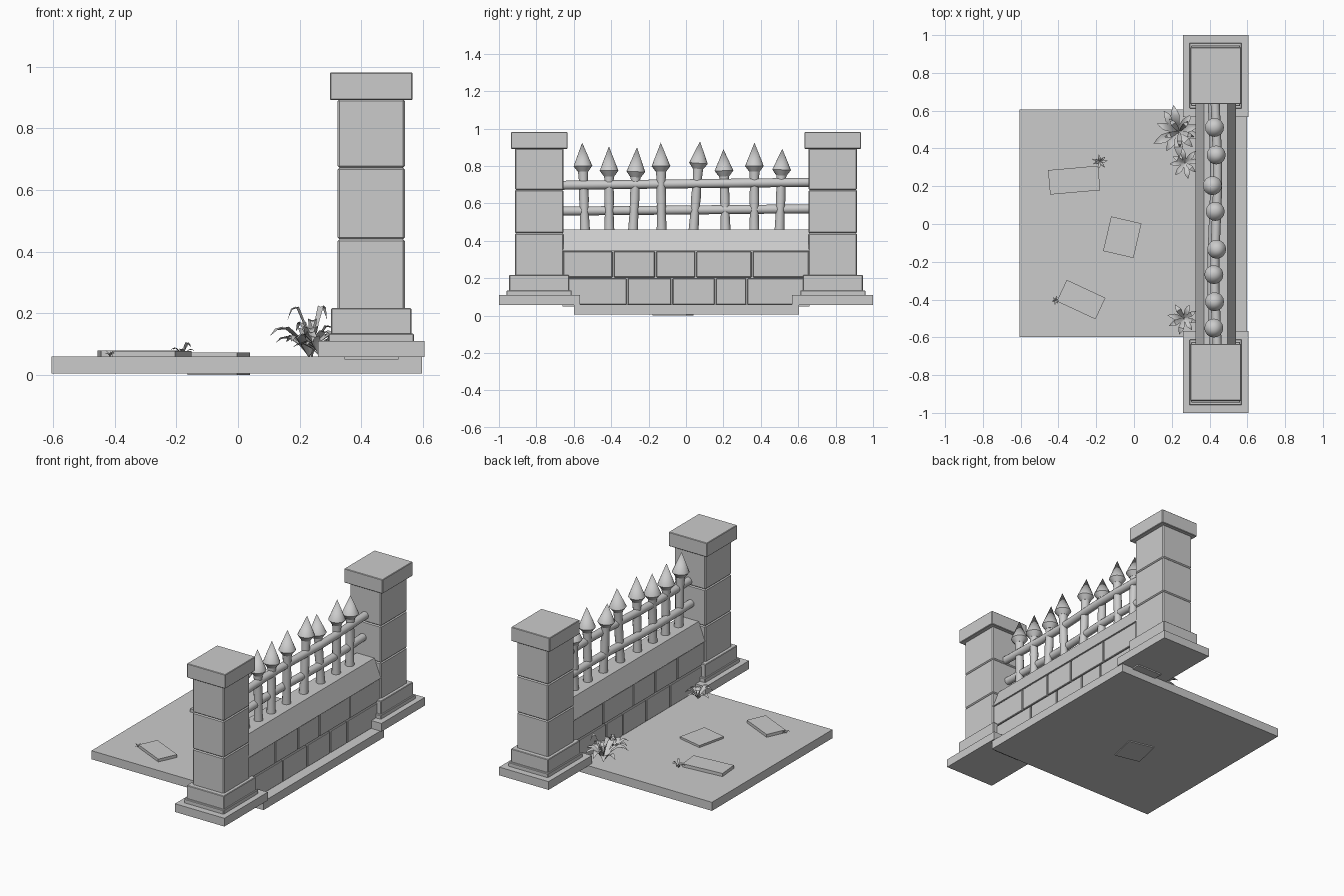
import bpy, bmesh, math, random
from mathutils import Vector, Matrix

random.seed(4)
cube = bpy.data.objects.get("Cube")
if cube:
    bpy.data.objects.remove(cube, do_unlink=True)

stone = bpy.data.materials.new("plain grey")
stone.use_nodes = True
GREY = (0.6, 0.6, 0.6, 1)
stone.diffuse_color = GREY
stone.node_tree.nodes["Principled BSDF"].inputs["Base Color"].default_value = GREY


def finish(name, bm, smooth=False):
    mesh = bpy.data.meshes.new(name)
    bm.to_mesh(mesh)
    bm.free()
    mesh.materials.append(stone)
    obj = bpy.data.objects.new(name, mesh)
    bpy.context.collection.objects.link(obj)
    if smooth:
        bpy.ops.object.select_all(action='DESELECT')
        obj.select_set(True)
        bpy.context.view_layer.objects.active = obj
        bpy.ops.object.shade_smooth_by_angle(angle=math.radians(40))
    return obj


def box(name, x, y, z, bevel=0.0, turn=0.0):
    """Box from (min, max) ranges, turned about its own centre."""
    bm = bmesh.new()
    bmesh.ops.create_cube(bm, size=1)
    size = [r[1] - r[0] for r in (x, y, z)]
    centre = [(r[0] + r[1]) / 2 for r in (x, y, z)]
    bm.transform(Matrix.Translation(centre) @ Matrix.Rotation(turn, 4, 'Z') @ Matrix.Diagonal((*size, 1)))
    if bevel:
        bmesh.ops.bevel(bm, geom=bm.edges[:], offset=bevel, segments=1, affect='EDGES')
    return finish(name, bm)


def lathe(name, rings, sides=16, smooth=True):
    """Round shape through (centre, radius) rings lying across z or y."""
    bm = bmesh.new()
    axis = (rings[-1][0] - rings[0][0]).normalized()
    u = Vector((1, 0, 0))
    v = axis.cross(u).normalized()
    loops = []
    for c, r in rings:
        loops.append([bm.verts.new(c + r * (math.cos(a) * u + math.sin(a) * v))
                      for a in (2 * math.pi * i / sides for i in range(sides))])
    for a, b in zip(loops, loops[1:]):
        for i in range(sides):
            j = (i + 1) % sides
            bm.faces.new((a[i], a[j], b[j], b[i]))
    bm.faces.new(loops[0][::-1])
    bm.faces.new(loops[-1])
    bmesh.ops.remove_doubles(bm, verts=bm.verts[:], dist=1e-5)
    bmesh.ops.recalc_face_normals(bm, faces=bm.faces[:])
    return finish(name, bm, smooth)


# Ground slab and loose paving stones
box("ground_slab", (-0.605, 0.597), (-0.598, 0.605), (0.006, 0.06))
for i, (cx, cy, w, d, lo, hi, turn) in enumerate([
        (-0.317, 0.232, 0.266, 0.13, 0.05, 0.08, 5),
        (-0.062, -0.07, 0.165, 0.188, 0.0, 0.073, -13),
        (-0.28, -0.4, 0.226, 0.125, 0.05, 0.078, -25)]):
    box(f"paving_stone_{i + 1}", (cx - w / 2, cx + w / 2), (cy - d / 2, cy + d / 2),
        (lo, hi), turn=math.radians(turn))

# Two pillars, stacked from blocks: half depth in x, half width in y, z range
PILLAR_X, PILLAR_Y = 0.432, 0.785
BLOCKS = [("base_step", 0.138, 0.174, 0.10, 0.135), ("base", 0.13, 0.16, 0.13, 0.217),
          ("lower_block", 0.109, 0.13, 0.21, 0.441), ("middle_block", 0.109, 0.13, 0.441, 0.672),
          ("upper_block", 0.109, 0.13, 0.672, 0.895), ("cap", 0.134, 0.151, 0.892, 0.981)]
for side, sign in (("right", -1), ("left", 1)):
    ys = sorted((sign * 0.567, sign * 1.0))
    box(f"{side}_pillar_plinth", (0.26, 0.605), ys, (0.058, 0.11))
    for part, hx, hy, lo, hi in BLOCKS:
        cy = sign * PILLAR_Y
        box(f"{side}_pillar_{part}", (PILLAR_X - hx, PILLAR_X + hx),
            (cy - hy, cy + hy), (lo, hi), bevel=0.006 if "block" in part else 0.003)

# Brick wall: recessed core and two courses of bricks
END = 0.66
box("wall_core", (0.345, 0.52), (-END, END), (0.05, 0.36))
COURSES = [(0.06, 0.199, (-0.315, -0.075, 0.157, 0.325)),
           (0.205, 0.344, (-0.39, -0.163, 0.053, 0.353))]
for row, (lo, hi, joints) in enumerate(COURSES):
    stops = (-END, *joints, END)
    for n, (a, b) in enumerate(zip(stops, stops[1:])):
        box(f"brick_{row + 1}_{n + 1}", (0.33, 0.535), (a + 0.004, b - 0.004), (lo, hi), bevel=0.003)

# Coping with sloping sides
bm = bmesh.new()
profile = [(0.326, 0.346), (0.54, 0.346), (0.494, 0.46), (0.37, 0.46)]
end = bm.faces.new([bm.verts.new((x, -END, z)) for x, z in profile])
grown = bmesh.ops.extrude_face_region(bm, geom=[end])
bmesh.ops.translate(bm, vec=(0, 2 * END, 0), verts=[g for g in grown["geom"] if isinstance(g, bmesh.types.BMVert)])
bmesh.ops.recalc_face_normals(bm, faces=bm.faces[:])
finish("wall_coping", bm)

# Two slightly bent rails
for name, x, z, rise in (("lower_rail", 0.42, 0.565, 0.006), ("upper_rail", 0.435, 0.705, 0.008)):
    rings = []
    for i in range(9):
        t = i / 4 - 1
        rings.append((Vector((x + 0.008 * math.sin(4 * t), END * t, z + rise * t)), 0.024))
    lathe(name, rings, 12)

# Leaning pickets with spear heads: foot y, tip y, tip x, shoulder z, tip z
PICKETS = [(-0.54, -0.555, 0.42, 0.80, 0.925), (-0.41, -0.412, 0.425, 0.775, 0.905),
           (-0.283, -0.262, 0.42, 0.77, 0.90), (-0.13, -0.135, 0.44, 0.80, 0.925),
           (0.04, 0.075, 0.43, 0.815, 0.932), (0.212, 0.2, 0.41, 0.775, 0.89),
           (0.365, 0.366, 0.437, 0.80, 0.925), (0.5, 0.515, 0.425, 0.78, 0.892)]
for i, (foot, top, x, shoulder, tip) in enumerate(PICKETS):
    start, stop = Vector((0.43, foot, 0.45)), Vector((x, top, tip))

    def at(z):
        return start.lerp(stop, (z - 0.45) / (tip - 0.45))

    lathe(f"picket_{i + 1}", [(at(0.45), 0.027), (at(0.56), 0.023), (at(0.63), 0.026), (at(0.71), 0.023), (at(shoulder - 0.02), 0.028)], 12)
    lathe(f"spear_head_{i + 1}", [(at(shoulder - 0.03), 0.028), (at(shoulder), 0.05), (stop, 0.0)], 16)


# Plants: arching, folded leaves around a centre
def plant(name, x, y, z, reach, height, leaves, first, sweep=360):
    bm = bmesh.new()
    for k in range(leaves):
        ang = math.radians(first + sweep * k / leaves + random.uniform(-8, 8))
        out = Vector((math.cos(ang), math.sin(ang), 0))
        across = Vector((-out.y, out.x, 0))
        length = reach * random.uniform(0.8, 1.05)
        lift = height * random.uniform(0.5, 1.0)
        rows = []
        for t, w in ((0, 0.03), (0.3, 0.13), (0.6, 0.17), (0.82, 0.1), (1, 0.005)):
            mid = Vector((x, y, z)) + out * length * t + Vector((0, 0, lift * math.sin(2.3 * t)))
            fold = Vector((0, 0, w * length * 0.35))
            rows.append([bm.verts.new(p) for p in
                         (mid - across * w * length + fold, mid, mid + across * w * length + fold)])
        for a, b in zip(rows, rows[1:]):
            for j in (0, 1):
                bm.faces.new((a[j], a[j + 1], b[j + 1], b[j]))
    finish(name, bm, True)


plant("large_plant", 0.23, 0.49, 0.06, 0.14, 0.1, 10, 20)
plant("large_plant_heart", 0.24, 0.49, 0.06, 0.09, 0.17, 5, 50)
plant("medium_plant", 0.27, 0.325, 0.06, 0.085, 0.07, 8, 10)
plant("corner_plant", 0.265, -0.5, 0.06, 0.085, 0.08, 8, 30)
plant("small_plant", -0.18, 0.33, 0.06, 0.045, 0.045, 7, 0)
plant("tiny_plant", -0.415, -0.405, 0.06, 0.025, 0.02, 6, 15)
